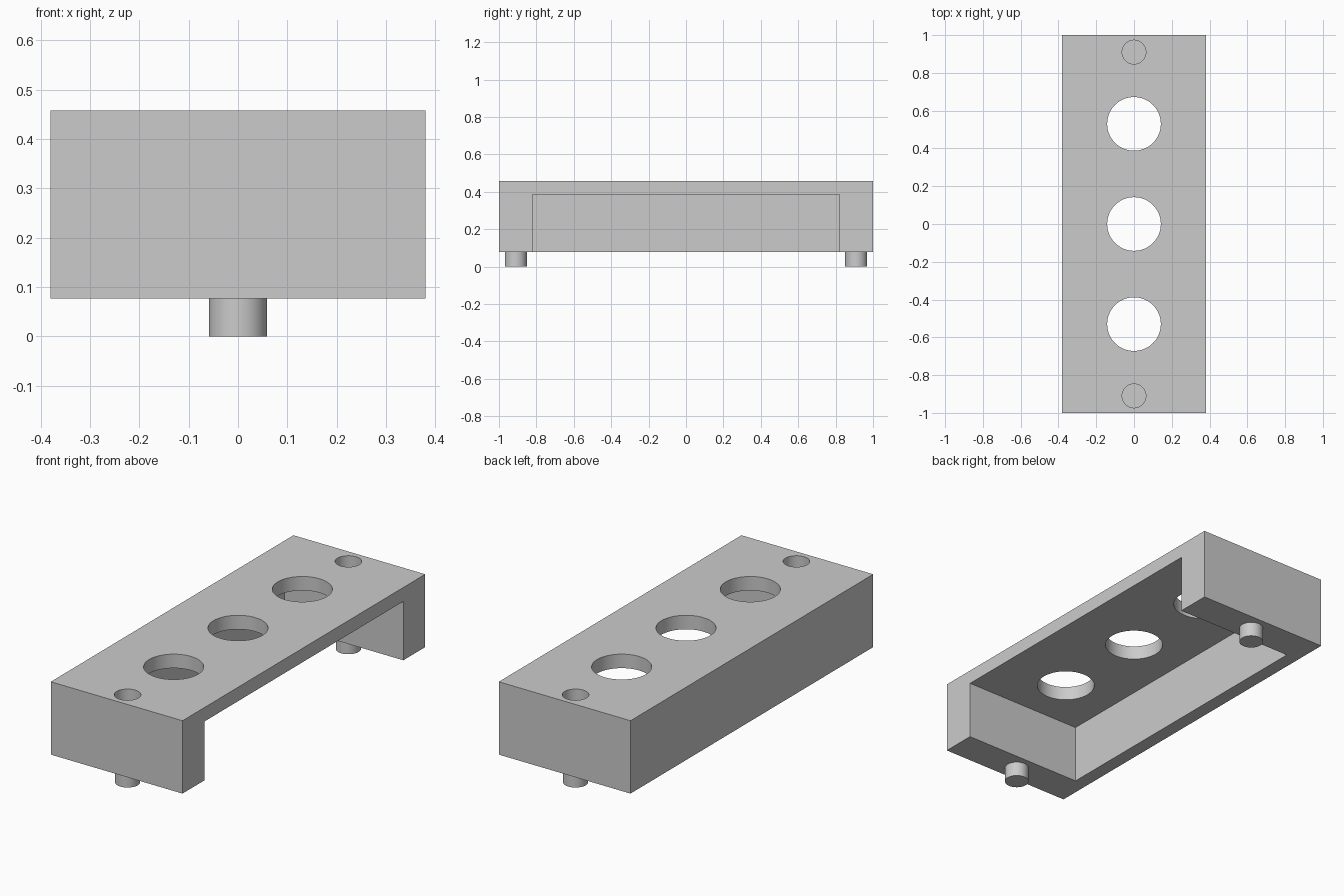
import bpy
import math

if "Cube" in bpy.data.objects:
    bpy.data.objects.remove(bpy.data.objects["Cube"])

W, L = 0.38, 1.0            # half width, half length
Z0, Z1 = 0.077, 0.457       # underside and top of the body
WALL, END = 0.073, 0.18     # thin wall / top plate, thick end blocks
PEG_Y = 0.91

grey = bpy.data.materials.new("light grey")
grey.diffuse_color = (0.6, 0.6, 0.6, 1)
grey.use_nodes = True
grey.node_tree.nodes["Principled BSDF"].inputs["Base Color"].default_value = grey.diffuse_color


def box(name, x0, x1, y0, y1, z0, z1):
    bpy.ops.mesh.primitive_cube_add(
        size=1, location=((x0 + x1) / 2, (y0 + y1) / 2, (z0 + z1) / 2))
    ob = bpy.context.object
    ob.name = name
    ob.scale = (x1 - x0, y1 - y0, z1 - z0)
    bpy.ops.object.transform_apply(location=True, rotation=True, scale=True)
    return ob


def cylinder(name, y, r, z0, z1):
    bpy.ops.mesh.primitive_cylinder_add(
        vertices=64, radius=r, depth=z1 - z0, location=(0, y, (z0 + z1) / 2))
    ob = bpy.context.object
    ob.name = name
    return ob


def finish(ob):
    bpy.ops.object.select_all(action='DESELECT')
    ob.select_set(True)
    bpy.context.view_layer.objects.active = ob
    bpy.ops.object.shade_smooth_by_angle(angle=math.radians(30))


# Main block
body = box("body", -W, W, -L, L, Z0, Z1)
body.data.materials.append(grey)

# Cavity open below and on the +x side
cutters = [box("cavity_cutter", -W + WALL, W + 0.1,
               -L + END, L - END, Z0 - 0.1, Z1 - WALL)]

# Three large through holes in the top plate
for y in (-0.53, 0, 0.53):
    cutters.append(cylinder("large_hole_cutter", y, 0.142, Z1 - 0.15, Z1 + 0.1))

# Blind sockets above the pegs
for y in (-PEG_Y, PEG_Y):
    cutters.append(cylinder("socket_cutter", y, 0.063, Z1 - 0.08, Z1 + 0.1))

for c in cutters:
    c.hide_render = True
    mod = body.modifiers.new(c.name, 'BOOLEAN')
    mod.operation = 'DIFFERENCE'
    mod.solver = 'EXACT'
    mod.object = c
    bpy.context.view_layer.objects.active = body
    bpy.ops.object.modifier_apply(modifier=mod.name)
    bpy.data.objects.remove(c)
finish(body)

# Pegs under both end blocks
for name, y in (("front_peg", -PEG_Y), ("back_peg", PEG_Y)):
    peg = cylinder(name, y, 0.059, 0, Z0 + 0.002)
    peg.data.materials.append(grey)
    finish(peg)
